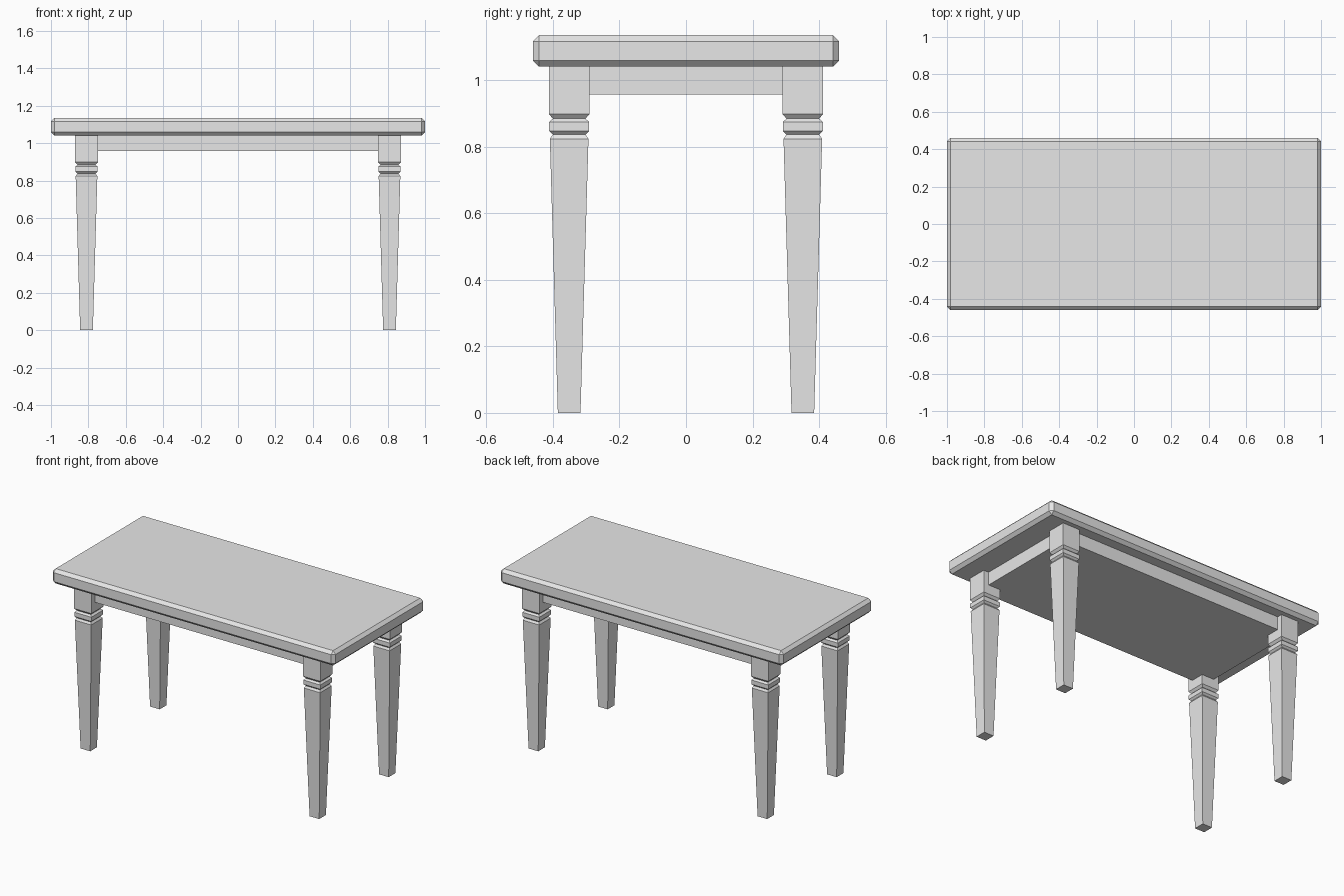
import bpy
import bmesh

cube = bpy.data.objects.get("Cube")
if cube:
    bpy.data.objects.remove(cube, do_unlink=True)

# One plain grey for the whole table
grey = bpy.data.materials.new("light_grey")
grey.use_nodes = True
grey.diffuse_color = (0.8, 0.8, 0.8, 1)
grey.node_tree.nodes["Principled BSDF"].inputs["Base Color"].default_value = (0.8, 0.8, 0.8, 1)


def add_object(name, bm):
    bmesh.ops.recalc_face_normals(bm, faces=bm.faces)
    mesh = bpy.data.meshes.new(name)
    bm.to_mesh(mesh)
    bm.free()
    mesh.materials.append(grey)
    obj = bpy.data.objects.new(name, mesh)
    bpy.context.collection.objects.link(obj)
    return obj


def box(name, size, bottom, top):
    bm = bmesh.new()
    bmesh.ops.create_cube(bm, size=1)
    bmesh.ops.scale(bm, vec=(size[0], size[1], top - bottom), verts=bm.verts)
    bmesh.ops.translate(bm, vec=(0, 0, (top + bottom) / 2), verts=bm.verts)
    return add_object(name, bm)


def square_leg(name, x, y, profile):
    """Stack square rings of (half width, height) and bridge them."""
    bm = bmesh.new()
    rings = [[bm.verts.new((sx * half, sy * half, z))
              for sx, sy in ((-1, -1), (1, -1), (1, 1), (-1, 1))]
             for half, z in profile]
    for low, high in zip(rings, rings[1:]):
        for i in range(4):
            j = (i + 1) % 4
            bm.faces.new((low[i], low[j], high[j], high[i]))
    bm.faces.new(rings[0])
    bm.faces.new(rings[-1])
    leg = add_object(name, bm)
    leg.location = (x, y, 0)


# Table top with chamfered edges
top = box("table_top", (2, 0.92), 1.04, 1.135)
bevel = top.modifiers.new("chamfer", "BEVEL")
bevel.width = 0.019
bevel.segments = 1

# Solid apron under the top, set back from the leg faces
box("apron", (1.67, 0.755), 0.957, 1.042)

# Tapered legs with two grooves and a band
leg_profile = [(0.034, 0), (0.058, 0.823), (0.049, 0.836), (0.06, 0.847),
               (0.06, 0.874), (0.049, 0.884), (0.061, 0.898), (0.061, 1.042)]
for end, y in (("front", -0.351), ("back", 0.351)):
    for side, x in (("right", -0.81), ("left", 0.81)):
        square_leg(f"{end}_{side}_leg", x, y, leg_profile)
